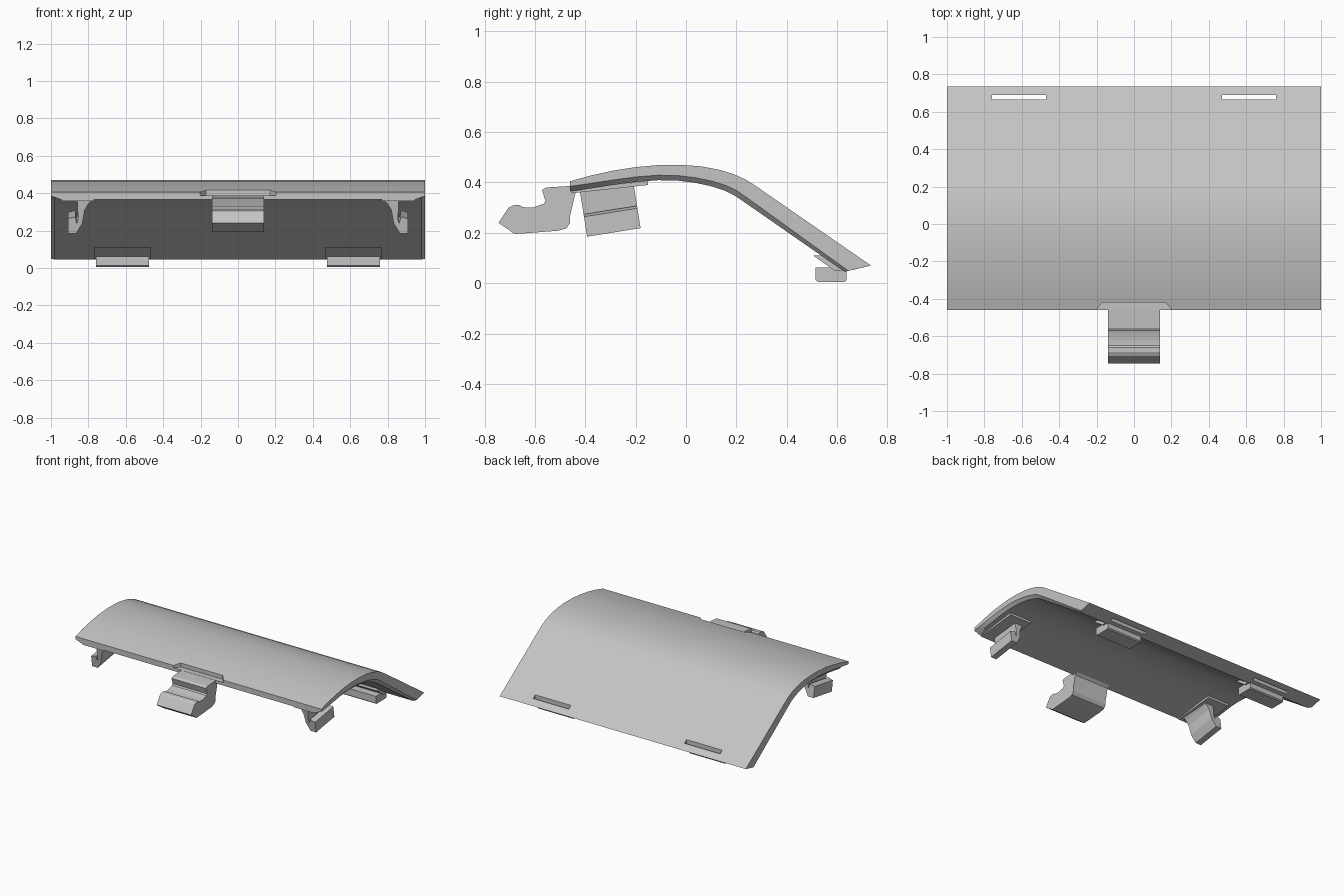
import bpy, bmesh, math
from mathutils import Matrix, Vector

old = bpy.data.objects.get("Cube")
if old:
    bpy.data.objects.remove(old, do_unlink=True)

grey = bpy.data.materials.new("plastic grey")
grey.use_nodes = True
grey.diffuse_color = (0.55, 0.55, 0.55, 1)
grey.node_tree.nodes["Principled BSDF"].inputs["Base Color"].default_value = grey.diffuse_color


def finish(name, bm):
    bmesh.ops.recalc_face_normals(bm, faces=bm.faces)
    mesh = bpy.data.meshes.new(name)
    bm.to_mesh(mesh)
    bm.free()
    mesh.materials.append(grey)
    ob = bpy.data.objects.new(name, mesh)
    bpy.context.collection.objects.link(ob)
    return ob


def loft(name, rings):
    """Skin a list of equal closed rings and cap both ends."""
    bm = bmesh.new()
    rows = [[bm.verts.new(p) for p in ring] for ring in rings]
    n = len(rows[0])
    for a, b in zip(rows, rows[1:]):
        for i in range(n):
            j = (i + 1) % n
            bm.faces.new((a[i], a[j], b[j], b[i]))
    bm.faces.new(rows[0])
    bm.faces.new(rows[-1])
    return finish(name, bm)


def extrude_x(name, profile, x0, x1):
    return loft(name, [[(x, y, z) for y, z in profile] for x in (x0, x1)])


def smooth(ob, angle=25):
    bpy.ops.object.select_all(action='DESELECT')
    ob.select_set(True)
    bpy.context.view_layer.objects.active = ob
    bpy.ops.object.shade_smooth_by_angle(angle=math.radians(angle))


def cut(ob, cutter):
    mod = ob.modifiers.new(cutter.name, 'BOOLEAN')
    mod.object = cutter
    mod.operation = 'DIFFERENCE'
    mod.solver = 'EXACT'
    cutter.hide_render = True
    cutter.hide_viewport = True
    cutter.display_type = 'WIRE'


# Curved cover: matching top and underside stations (y, z)
top = [(-.46, .405), (-.38, .427), (-.29, .447), (-.2, .461), (-.11, .469), (-.02, .47),
       (.06, .464), (.13, .451), (.19, .433), (.24, .41), (.28, .384), (.735, .07)]
under = [(-.46, .365), (-.38, .376), (-.29, .39), (-.2, .402), (-.11, .409), (-.03, .407),
         (.04, .398), (.1, .385), (.15, .369), (.19, .35), (.23, .323), (.63, .045)]
rings = []
for i, ((ty, tz), (uy, uz)) in enumerate(zip(top, under)):
    # The lower side edges are bevelled, more so at the front corners
    inset = .945 if i == 0 else .98
    my, mz = uy + (ty - uy) * .15, uz + max(.02, (tz - uz) * .25)
    if i == len(top) - 1:
        my, mz = .645, .049
    rings.append([(-1, ty, tz), (1, ty, tz), (1, my, mz),
                  (inset, uy, uz), (-inset, uy, uz), (-1, my, mz)])
cover = loft("cover", rings)

# Slots near the rear edge
for side, label in ((1, "left"), (-1, "right")):
    slot = extrude_x(label + "_slot_cutter",
                     [(.665, -.1), (.69, -.1), (.69, .3), (.665, .3)], side * .47, side * .76)
    cut(cover, slot)

# Shallow notch above the front clip
notch = loft("notch_cutter", [[(-.22, -.48, z), (.22, -.48, z), (.17, -.42, z), (-.17, -.42, z)]
                              for z in (.387, .6)])
cut(cover, notch)
smooth(cover)

# Front spring clip
clip = extrude_x("front_clip", [
    (-.745, .24), (-.705, .3), (-.685, .31), (-.66, .31), (-.65, .302), (-.61, .3), (-.565, .315),
    (-.558, .325), (-.572, .37), (-.555, .38), (-.46, .386), (-.42, .387), (-.42, .372),
    (-.44, .355), (-.46, .27), (-.46, .24), (-.475, .218), (-.51, .208), (-.68, .195)], -.14, .14)
smooth(clip)

# Mirrored hooks, pads and rear tabs
hook = [(.78, .015), (.8, -.005), (.82, -.04), (.832, -.11), (.865, -.165), (.91, -.165),
        (.91, -.085), (.87, -.075), (.862, -.11), (.855, -.09), (.86, .015)]
tilt = Matrix.Translation((0, -.31, .365)) @ Matrix.Rotation(math.radians(9), 4, 'X')
for side, label in ((1, "left"), (-1, "right")):
    loft(label + "_hook", [[tilt @ Vector((side * x, y, z)) for x, z in hook]
                           for y in (-.11, .105)])
    extrude_x(label + "_hook_pad", [(-.455, .357), (-.15, .39), (-.15, .407), (-.455, .37)],
              side * .77, side * .945)
    extrude_x(label + "_rear_tab", [
        (.515, .012), (.522, .005), (.63, .005), (.638, .012), (.638, .055), (.6, .062),
        (.515, .062)], side * .475, side * .76)
    extrude_x(label + "_tab_root", [(.505, .11), (.56, .11), (.64, .05), (.59, .05)],
              side * .465, side * .77)
